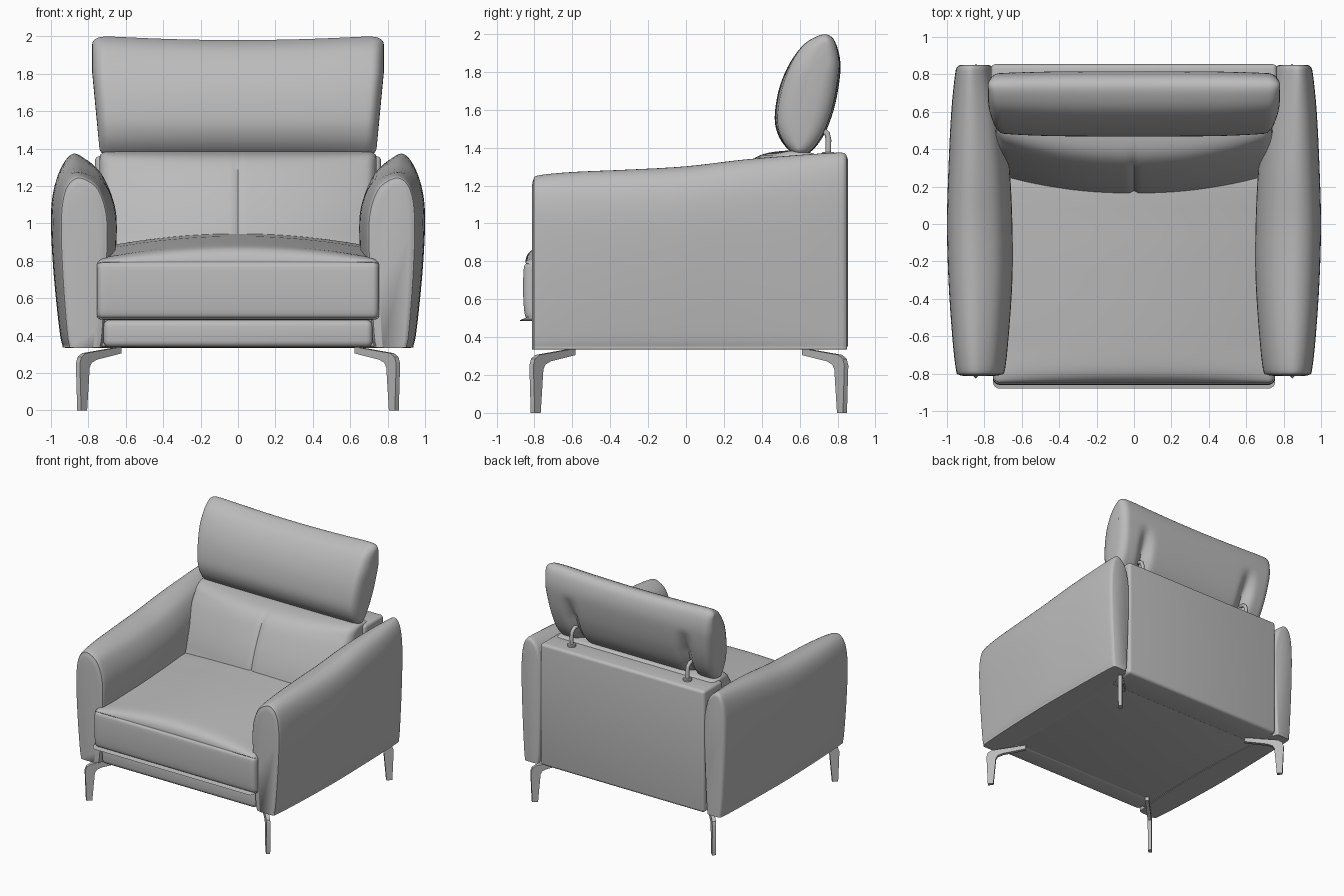
import bpy, bmesh, math
from mathutils import Vector

if "Cube" in bpy.data.objects:
    bpy.data.objects.remove(bpy.data.objects["Cube"])

grey = bpy.data.materials.new("soft_grey")
grey.use_nodes = True
COLOUR = (0.5, 0.5, 0.5, 1)
grey.diffuse_color = COLOUR
shader = grey.node_tree.nodes["Principled BSDF"]
shader.inputs["Base Color"].default_value = COLOUR
shader.inputs["Roughness"].default_value = 0.7


def finish(name, bm, angle=40):
    """Turn a bmesh into a smooth shaded, coloured object."""
    bmesh.ops.recalc_face_normals(bm, faces=bm.faces)
    mesh = bpy.data.meshes.new(name)
    bm.to_mesh(mesh)
    bm.free()
    mesh.materials.append(grey)
    ob = bpy.data.objects.new(name, mesh)
    bpy.context.collection.objects.link(ob)
    bpy.ops.object.select_all(action="DESELECT")
    ob.select_set(True)
    bpy.context.view_layer.objects.active = ob
    bpy.ops.object.shade_smooth_by_angle(angle=math.radians(angle))
    return ob


def spline(points, steps, closed):
    """Smooth curve that passes through every point."""
    pts = [Vector(p) for p in points]
    n = len(pts)
    at = (lambda i: pts[i % n]) if closed else (lambda i: pts[min(max(i, 0), n - 1)])
    out = []
    for i in range(n if closed else n - 1):
        a, b, c, d = at(i - 1), at(i), at(i + 1), at(i + 2)
        for k in range(steps):
            t = k / steps
            out.append(b + (c - a) * t / 2 + (a * 2 - b * 5 + c * 4 - d) * t * t / 2
                       + (b * 3 - a - c * 3 + d) * t ** 3 / 2)
    return out if closed else out + [pts[-1]]


def loft(name, rings, angle=40):
    """Skin a row of closed rings and cap both ends."""
    bm = bmesh.new()
    rows = [[bm.verts.new(p) for p in ring] for ring in rings]
    n = len(rows[0])
    for a, b in zip(rows, rows[1:]):
        for i in range(n):
            j = (i + 1) % n
            bm.faces.new((a[i], a[j], b[j], b[i]))
    bm.faces.new(rows[0])
    bm.faces.new(rows[-1])
    return finish(name, bm, angle)


def box(name, low, high, bevel):
    bm = bmesh.new()
    bmesh.ops.create_cube(bm, size=1)
    for v in bm.verts:
        v.co = [l + (h - l) * (c + 0.5) for l, h, c in zip(low, high, v.co)]
    bmesh.ops.bevel(bm, geom=bm.edges[:], offset=bevel, segments=4,
                    profile=0.5, affect="EDGES")
    return finish(name, bm)


def cushion(name, profile, half, shape, count=48, edge=0.05):
    """Sweep a side profile across x; shape(x, y, z, s) bends each point."""
    outline = spline(profile, 4, True)
    ends = [half - edge * (1 - math.sin(a * math.pi / 12)) for a in range(1, 7)]
    inner = half - edge
    xs = [-x for x in reversed(ends)]
    xs += [inner * (2 * i / count - 1) for i in range(count + 1)] + ends
    rings = []
    for x in xs:
        over = max(0, (abs(x) - inner) / edge)
        s = math.sqrt(max(0, 1 - over * over))
        rings.append([shape(x, p.x, p.y, s) for p in outline])
    return loft(name, rings)


# Arms: rounded section (x, height fraction) skinned from front to back
ARM_SECTION = [(.73, 0), (.92, 0), (.938, .015), (.955, .1), (.985, .4), (1, .68),
               (.99, .85), (.95, .955), (.88, 1), (.8, .985), (.72, .93),
               (.665, .81), (.65, .66), (.665, .4), (.69, .1), (.705, .015)]
# y, inner x, outer x, top z
ARM_ROWS = [(-.812, .745, .915, 1.2), (-.805, .71, .937, 1.23), (-.78, .69, .952, 1.252),
            (-.6, .67, .972, 1.27), (-.3, .65, .992, 1.283), (0, .65, 1, 1.3),
            (.3, .665, .992, 1.335), (.6, .70, .977, 1.36), (.8, .745, .957, 1.372),
            (.84, .76, .945, 1.366), (.85, .775, .93, 1.345)]
FLOOR = 0.335
section = spline(ARM_SECTION, 4, True)
rows = spline([(y, i, o) for y, i, o, t in ARM_ROWS], 4, False)
tops = spline([(y, t, 0) for y, i, o, t in ARM_ROWS], 4, False)
for side, label in ((1, "left"), (-1, "right")):
    rings = [[(side * (r.y + (p.x - .65) / .35 * (r.z - r.y)), r.x,
               FLOOR + max(p.y, 0) * (t.y - FLOOR)) for p in section]
             for r, t in zip(rows, tops)]
    loft(label + "_arm", rings)

# Frame behind and below the cushions
box("back_panel", (-.765, .6, FLOOR), (.765, .855, 1.36), .025)
box("base", (-.8, -.74, .342), (.8, .8, .55), .01)
box("front_rail", (-.72, -.8, FLOOR + .003), (.72, -.6, .485), .035)


# Seat cushion with a crowned top and a seam along the front
def seat_shape(x, y, z, s):
    upper = min(max((z - .79) / .1, 0), 1)
    z -= .068 * upper * (x / .72) ** 2
    return (x - .012 * upper * x, y + (1 - s) * .04 * (y < -.5), .66 + (z - .66) * (.9 + .1 * s))


SEAT = [(-.79, .485), (-.835, .495), (-.853, .53), (-.86, .65), (-.856, .765),
        (-.845, .787), (-.847, .805), (-.83, .845), (-.78, .875), (-.65, .892),
        (-.35, .915), (0, .935), (.3, .935), (.34, .8), (.34, .5), (.3, .485)]
cushion("seat_cushion", SEAT, .755, seat_shape, edge=.035)


# Backrest cushion, curved round the sitter with a centre seam
def back_shape(x, y, z, s):
    front = min(max((.62 - y) / .3, 0), 1)
    y += front * (.095 * (abs(x) / .65) ** 2.2 + .012 * math.exp(-(x / .015) ** 2))
    return (x, .64 + (y - .64) * (.7 + .3 * s), 1 + (z - 1) * (.93 + .07 * s))


BACK = [(.14, .75), (.16, .92), (.2, 1.06), (.26, 1.2), (.32, 1.305), (.39, 1.36),
        (.5, 1.382), (.6, 1.38), (.7, 1.35), (.72, 1.2), (.72, .8), (.5, .72)]
cushion("backrest_cushion", BACK, .74, back_shape, count=64)


# Headrest pillow, leaning back, hollowed behind where the posts enter
POST_X = 0.54


def head_shape(x, y, z, s):
    axis = .59 + .24 * (z - 1.36)
    if y > axis and z < 1.8:
        y -= .06 * math.exp(-((abs(x) - POST_X) / .05) ** 2) * min(1, (1.8 - z) / .2)
    y = axis + (y - axis) * (.3 + .7 * s) * (1 - .12 * (abs(x) / .78) ** 4)
    z -= .018 * max(0, 1 - (x / .65) ** 2) * max(0, (z - 1.7) / .3)
    z = 1.68 + (z - 1.68) * (.87 + .13 * s)
    x *= .945 + .055 * min(1, max(0, (z - 1.36) / .45))
    return (x, y, z)


HEAD = [(.59, 1.36), (.53, 1.4), (.485, 1.47), (.468, 1.56), (.488, 1.7), (.535, 1.83),
        (.6, 1.93), (.67, 1.98), (.74, 1.998), (.79, 1.96), (.815, 1.86), (.808, 1.74),
        (.78, 1.6), (.73, 1.47), (.66, 1.38)]
cushion("headrest", HEAD, .78, head_shape, count=72, edge=.06)


def disc_ring(centre, radius, tilt=0):
    return [(centre[0] + radius * math.cos(a), centre[1] + radius * math.sin(a) * math.cos(tilt),
             centre[2] + radius * math.sin(a) * math.sin(tilt))
            for a in (math.tau * k / 16 for k in range(16))]


# Headrest posts, bent forwards into the pillow, with round collars
for side, label in ((1, "left"), (-1, "right")):
    x = side * POST_X
    path = [(.75, 1.35, 0), (.752, 1.44, .1), (.745, 1.475, .5), (.72, 1.495, 1.1), (.64, 1.505, 1.5)]
    loft(label + "_headrest_post", [disc_ring((x, y, z), .015, t) for y, z, t in path])
    loft(label + "_post_collar", [disc_ring((x, .75, z), r)
                                  for z, r in ((1.35, .034), (1.372, .034), (1.378, .028))])

# Legs: flat bent bars set on the diagonals (inward distance, height)
LEG = [(-.02, 0), (-.03, .25), (-.018, .285), (.015, .306), (.285, .34),
       (.285, .305), (.1, .272), (.06, .255), (.045, .23), (.025, 0)]
for sx, xl in ((1, "left"), (-1, "right")):
    for sy, foot_y, yl in ((-1, -.795, "front"), (1, .825, "back")):
        inward = Vector((-sx, -sy, 0)).normalized()
        across = Vector((-inward.y, inward.x, 0))
        foot = Vector((sx * .835, foot_y, 0))
        rings = [[foot + inward * u + across * w + Vector((0, 0, z)) for u, z in LEG]
                 for w in (-.015, .015)]
        loft(yl + "_" + xl + "_leg", rings, 30)
